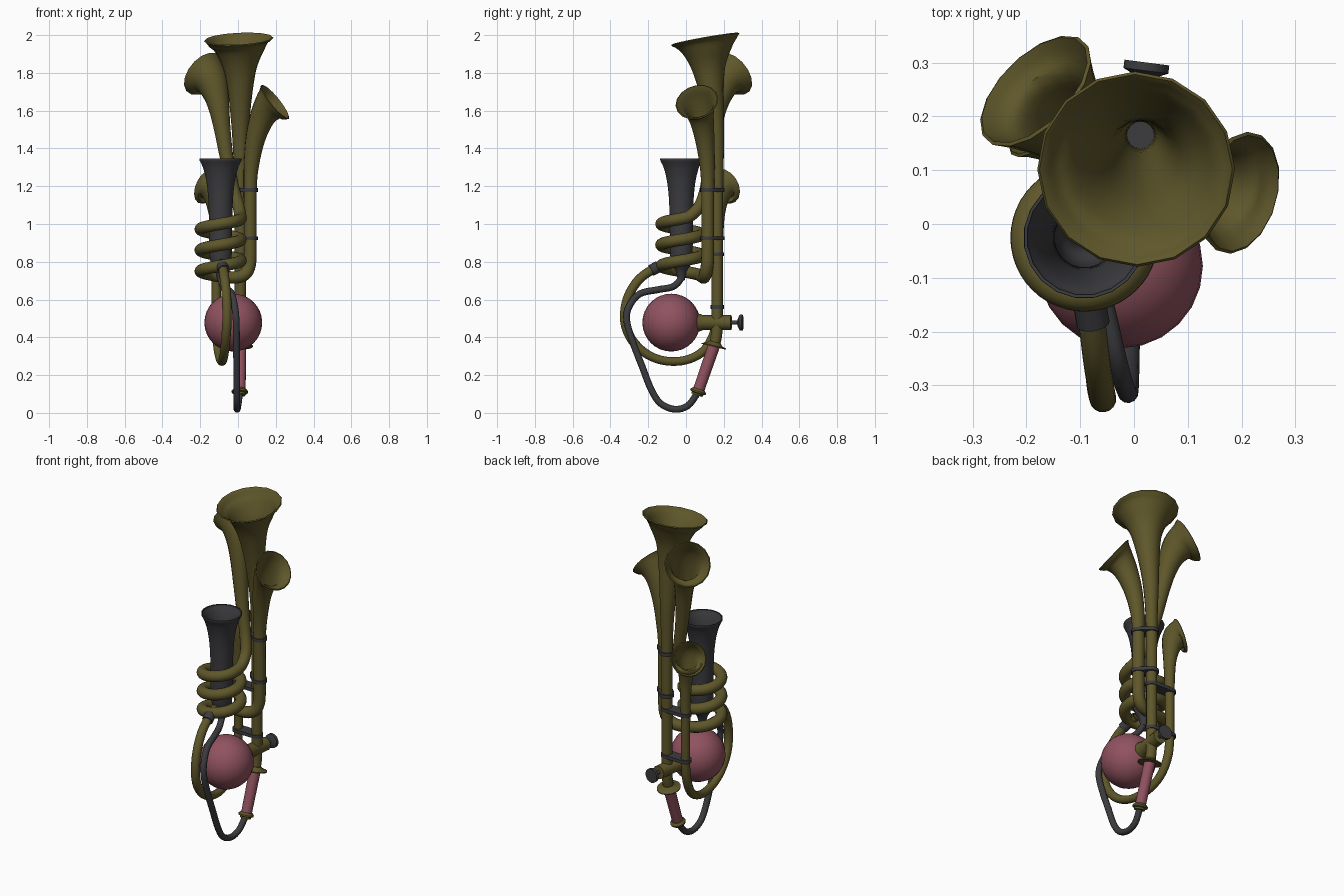
import bpy, bmesh
from math import pi, cos, sin, radians
from mathutils import Vector

cube = bpy.data.objects.get("Cube")
if cube:
    bpy.data.objects.remove(cube)


def material(name, rgb):
    m = bpy.data.materials.new(name)
    m.use_nodes = True
    m.diffuse_color = (*rgb, 1)
    bsdf = next(n for n in m.node_tree.nodes if n.type == 'BSDF_PRINCIPLED')
    bsdf.inputs["Base Color"].default_value = (*rgb, 1)
    return m


BRASS = material("old brass", (0.112, 0.094, 0.023))
PINK = material("pink rubber", (0.28, 0.085, 0.115))
DARK = material("dark iron", (0.045, 0.045, 0.05))


def finish(name, bm, mat, wall=0):
    """Turn a bmesh into a shaded object, optionally with a wall thickness."""
    me = bpy.data.meshes.new(name)
    bm.to_mesh(me)
    bm.free()
    me.materials.append(mat)
    ob = bpy.data.objects.new(name, me)
    bpy.context.collection.objects.link(ob)
    bpy.ops.object.select_all(action='DESELECT')
    bpy.context.view_layer.objects.active = ob
    ob.select_set(True)
    if wall:
        mod = ob.modifiers.new("wall", 'SOLIDIFY')
        mod.thickness, mod.offset = wall, -1
        bpy.ops.object.modifier_apply(modifier=mod.name)
    bpy.ops.object.shade_smooth_by_angle(angle=radians(40))
    return ob


def smooth_path(pts, steps):
    """Catmull-Rom through (x, y, z, radius) points."""
    p = [Vector(q) for q in pts]
    p = [2 * p[0] - p[1]] + p + [2 * p[-1] - p[-2]]
    out = []
    for a, b, c, d in zip(p, p[1:], p[2:], p[3:]):
        for k in range(steps):
            t = k / steps
            out.append(b + (c - a) * (t / 2) + (2 * a - 5 * b + 4 * c - d) * (t * t / 2)
                       + (3 * b - a - 3 * c + d) * (t ** 3 / 2))
    return out + [p[-2]]


def sweep(name, pts, mat, sides=16, steps=4, wall=0):
    """Tube of varying radius; capped unless it has a wall."""
    path = smooth_path(pts, steps)
    pos = [v.to_3d() for v in path]
    bm = bmesh.new()
    rings, n = [], None
    for i, v in enumerate(path):
        t = (pos[min(i + 1, len(pos) - 1)] - pos[max(i - 1, 0)]).normalized()
        n = (n - t * n.dot(t)).normalized() if n else t.orthogonal().normalized()
        b = t.cross(n)
        angles = [2 * pi * k / sides for k in range(sides)]
        rings.append([bm.verts.new(pos[i] + (n * cos(a) + b * sin(a)) * v[3]) for a in angles])
    for r, s in zip(rings, rings[1:]):
        for k in range(sides):
            j = (k + 1) % sides
            bm.faces.new((r[k], r[j], s[j], s[k]))
    if not wall:
        bm.faces.new(rings[0][::-1])
        bm.faces.new(rings[-1])
    return finish(name, bm, mat, wall)


def turned(name, start, end, profile, mat, sides=16):
    """Straight turned part: profile holds (fraction along axis, radius)."""
    a, b = Vector(start), Vector(end)
    return sweep(name, [(*a.lerp(b, f), r) for f, r in profile], mat, sides, 1)


def strap(name, a, b, z, r, slope=0):
    """Flat band wrapped round two upright tubes."""
    bm = bmesh.new()
    for (x, y), lift in ((a, 0), (b, slope)):
        for h in (-0.01, 0.01):
            for k in range(16):
                q = 2 * pi * k / 16
                bm.verts.new((x + r * cos(q), y + r * sin(q), z + lift + h))
    bmesh.ops.convex_hull(bm, input=bm.verts)
    return finish(name, bm, DARK)


# Tall central horn
MAIN, LEFT, SMALL = (0.012, 0.165), (0.065, 0.115), (-0.115, 0.168)
sweep("main_horn", [
    (0.012, 0.15, 0.355, 0.028), (0.012, 0.162, 0.42, 0.03), (*MAIN, 0.55, 0.03),
    (*MAIN, 0.9, 0.03), (*MAIN, 1.25, 0.033), (0.012, 0.16, 1.45, 0.042),
    (0.012, 0.147, 1.6, 0.054), (0.012, 0.13, 1.74, 0.071), (0.01, 0.118, 1.84, 0.094),
    (0.008, 0.11, 1.92, 0.133), (0.005, 0.105, 1.958, 0.164), (0.004, 0.102, 1.976, 0.184)],
    BRASS, wall=0.007)

# Twin horn: left bell, down the tube, round the coil, up to the back bell
CX, CY, COIL = -0.092, -0.025, 0.106
coil = []
for k in range(3, 37):
    a = k * pi / 6
    coil.append((CX + COIL * cos(a), CY + COIL * sin(a), 0.695 + 0.0555 * a / pi, 0.032))
left_part = [
    (0.195, 0.058, 1.645, 0.116), (0.16, 0.068, 1.614, 0.085), (0.125, 0.082, 1.555, 0.066),
    (0.092, 0.099, 1.45, 0.052), (0.072, 0.112, 1.32, 0.041), (*LEFT, 1.2, 0.035),
    (*LEFT, 1.0, 0.034), (*LEFT, 0.85, 0.034), (0.06, 0.112, 0.78, 0.034),
    (0.037, 0.103, 0.735, 0.034), (-0.015, 0.094, 0.717, 0.033)]
back_part = [
    (0.012, 0.025, 1.045, 0.032), (0.001, 0.075, 1.1, 0.032), (-0.028, 0.108, 1.2, 0.033),
    (-0.058, 0.125, 1.34, 0.036), (-0.08, 0.14, 1.48, 0.043), (-0.098, 0.158, 1.6, 0.054),
    (-0.117, 0.18, 1.69, 0.07), (-0.145, 0.209, 1.76, 0.094), (-0.183, 0.247, 1.796, 0.13)]
# the path is walked back to front so both bells share one tube
sweep("coiled_twin_horn", left_part + coil + back_part, BRASS, wall=0.007)

# Small horn on the big front loop
sweep("looped_small_horn", [
    (-0.088, -0.09, 0.79, 0.025), (-0.08, -0.165, 0.765, 0.025), (-0.07, -0.25, 0.705, 0.025),
    (-0.061, -0.308, 0.61, 0.025), (-0.058, -0.325, 0.5, 0.025), (-0.063, -0.3, 0.41, 0.025),
    (-0.07, -0.24, 0.335, 0.024), (-0.078, -0.16, 0.288, 0.023), (-0.085, -0.07, 0.272, 0.023),
    (-0.095, 0.02, 0.286, 0.023), (-0.105, 0.1, 0.335, 0.024), (-0.113, 0.152, 0.43, 0.025),
    (*SMALL, 0.55, 0.025), (*SMALL, 0.8, 0.026), (*SMALL, 1.0, 0.033),
    (-0.12, 0.17, 1.09, 0.044), (-0.127, 0.176, 1.15, 0.059), (-0.141, 0.187, 1.186, 0.077),
    (-0.163, 0.205, 1.2, 0.1)], BRASS, wall=0.006)
turned("loop_collar", (-0.083, -0.145, 0.775), (-0.076, -0.185, 0.754),
       [(0, 0.031), (1, 0.031)], DARK)

# Dark cup inside the coil
cup = [(0.7, 0.018), (0.75, 0.03), (0.79, 0.052), (0.86, 0.061), (1.0, 0.062),
       (1.13, 0.066), (1.23, 0.077), (1.3, 0.095), (1.335, 0.112), (1.346, 0.113)]
sweep("cup", [(CX, CY, z, r) for z, r in cup], DARK, 20, 3, wall=0.006)

# Air hose from the cup to the grip
hose = [(CX, CY, 0.76), (-0.09, -0.028, 0.71), (-0.078, -0.07, 0.668), (-0.055, -0.15, 0.652),
        (-0.033, -0.245, 0.63), (-0.018, -0.3, 0.565), (-0.01, -0.314, 0.49),
        (-0.008, -0.28, 0.37), (-0.007, -0.23, 0.24), (-0.006, -0.185, 0.125),
        (-0.006, -0.135, 0.05), (-0.005, -0.06, 0.019), (0, 0.01, 0.038), (0.008, 0.058, 0.1)]
sweep("air_hose", [(*p, 0.018) for p in hose], DARK, 12)

# Pink grip with brass flanges
TOP, FOOT = (0.012, 0.15, 0.36), (0.01, 0.063, 0.11)
turned("grip", TOP, FOOT, [(0, 0.032), (1, 0.03)], PINK)
turned("grip_top_flange", (0.012, 0.153, 0.375), (0.012, 0.147, 0.35),
       [(0, 0.031), (0.5, 0.042), (0.8, 0.067), (1, 0.067)], BRASS)
turned("grip_foot_flange", (0.01, 0.069, 0.127), (0.009, 0.058, 0.094),
       [(0, 0.032), (0.35, 0.043), (0.6, 0.043), (0.7, 0.032), (1, 0.03)], BRASS)

# Squeeze bulb
BULB = Vector((-0.025, -0.078, 0.478))
bm = bmesh.new()
bmesh.ops.create_uvsphere(bm, u_segments=24, v_segments=16, radius=0.153)
bmesh.ops.translate(bm, verts=bm.verts, vec=BULB)
finish("bulb", bm, PINK)

# Valve between the bulb and the main tube, with its knob
KNOB = (0.024, 0.3, 0.478)
turned("valve_body", BULB, KNOB,
       [(0.35, 0.05), (0.41, 0.045), (0.45, 0.039), (0.84, 0.039)], BRASS)
turned("valve_stem", BULB, KNOB, [(0.82, 0.011), (0.97, 0.011)], DARK)
turned("valve_knob", BULB, KNOB, [(0.93, 0.018), (0.96, 0.042), (1, 0.042)], DARK)

# Straps that tie the tubes together
strap("upper_strap", MAIN, LEFT, 1.18, 0.04)
strap("middle_strap", MAIN, LEFT, 0.925, 0.04)
strap("lower_strap", MAIN, SMALL, 0.84, 0.034)
strap("bottom_strap", MAIN, SMALL, 0.56, 0.034)
